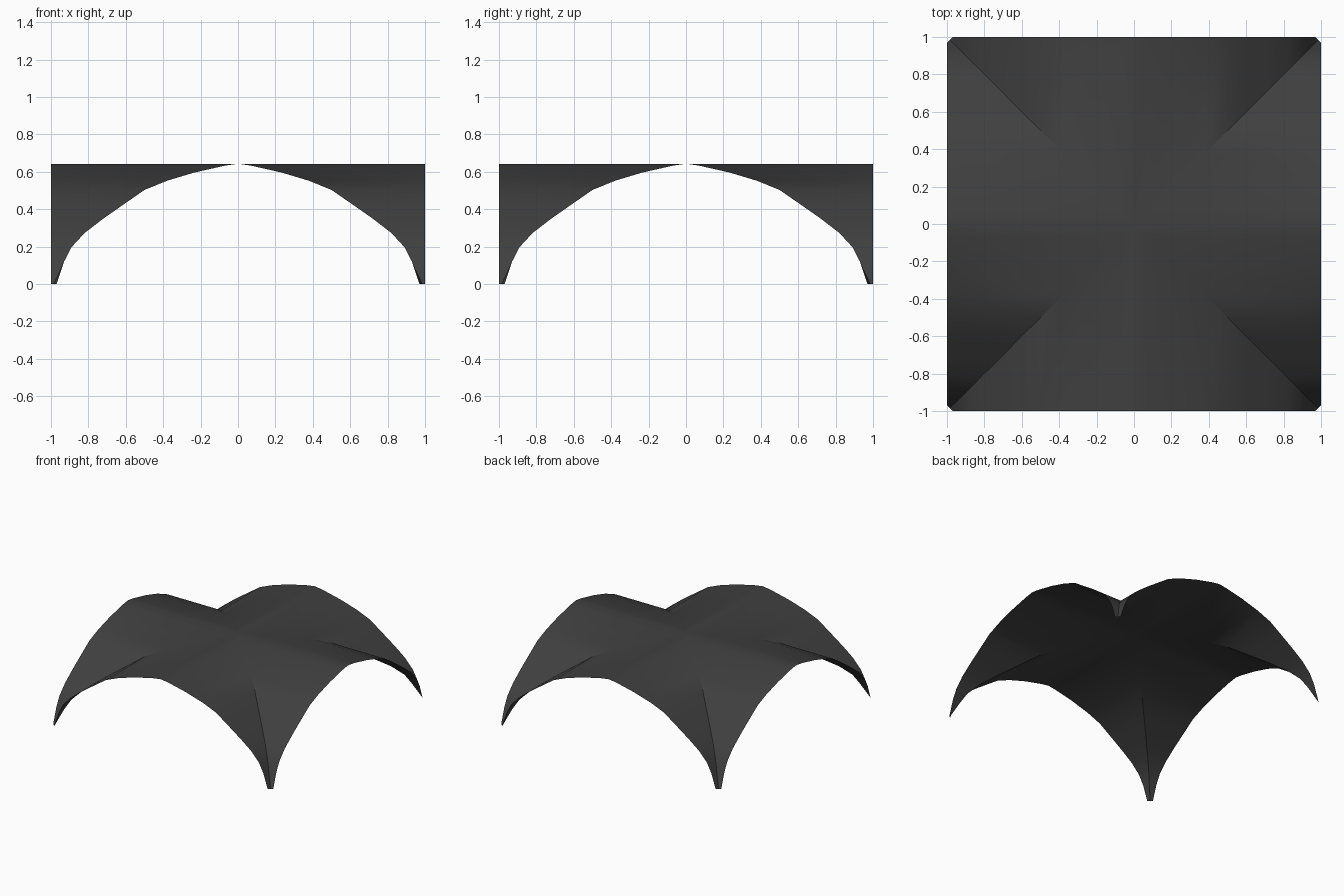
import bpy, bmesh, math
from mathutils import Matrix

if "Cube" in bpy.data.objects:
    bpy.data.objects.remove(bpy.data.objects["Cube"])

# Half of the arch profile: distance from the crown line, height
arch = [(0.0, 0.643), (0.07, 0.633), (0.23, 0.597), (0.38, 0.552), (0.5, 0.503),
        (0.61, 0.427), (0.72, 0.350), (0.82, 0.273), (0.89, 0.197),
        (0.93, 0.120), (0.97, 0.0)]

bm = bmesh.new()


def add_gore(turn):
    """One quarter of the vault: the arch swept from its rim in to the diagonals."""
    rows = []
    for side in (-1, 1):
        for x, z in (reversed(arch) if side < 0 else arch[1:]):
            d = 0.985 if z == 0 else x          # feet end in a small chamfer
            rim = bm.verts.new(turn @ Matrix.Translation((side * x, -1, z)).translation)
            groin = bm.verts.new(turn @ Matrix.Translation((side * d, -d, z)).translation)
            rows.append((rim, groin))
    for (r0, g0), (r1, g1) in zip(rows, rows[1:]):
        bm.faces.new((r0, r1, g1, g0))


for i in range(4):
    add_gore(Matrix.Rotation(i * math.pi / 2, 4, 'Z'))
bmesh.ops.remove_doubles(bm, verts=bm.verts, dist=0.001)

# Groin vault shell
mesh = bpy.data.meshes.new("vault_shell")
bm.to_mesh(mesh)
bm.free()
vault = bpy.data.objects.new("vault_shell", mesh)
bpy.context.collection.objects.link(vault)

# Dark grey finish
mat = bpy.data.materials.new("dark_grey")
mat.diffuse_color = (0.05, 0.05, 0.05, 1)
mat.use_nodes = True
mat.node_tree.nodes["Principled BSDF"].inputs["Base Color"].default_value = mat.diffuse_color
mesh.materials.append(mat)

# Smooth arches, sharp groins
bpy.context.view_layer.objects.active = vault
vault.select_set(True)
bpy.ops.object.shade_smooth_by_angle(angle=math.radians(30))
